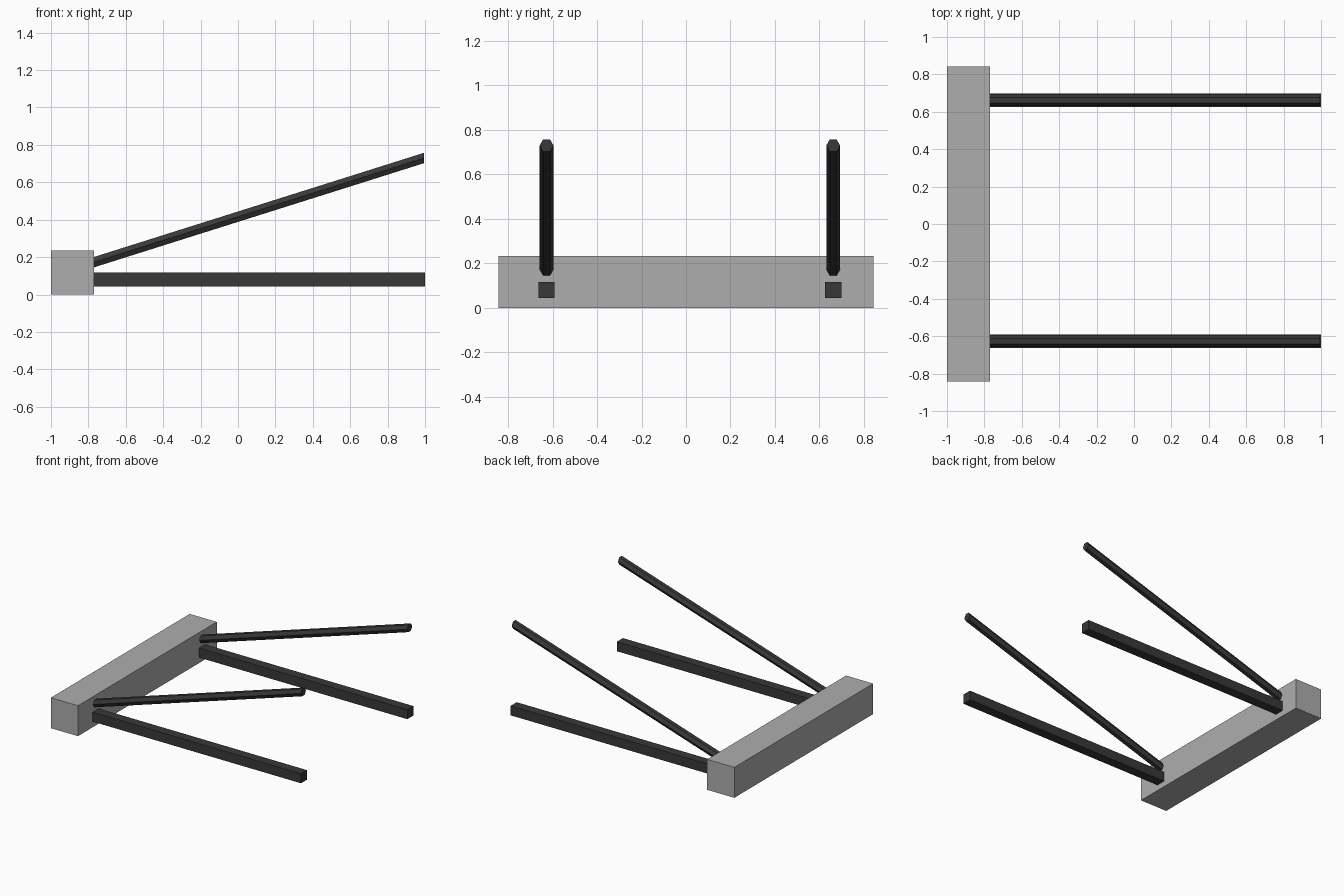
import bpy
import bmesh
from math import sin, cos, pi
from mathutils import Vector

cube = bpy.data.objects.get("Cube")
if cube:
    bpy.data.objects.remove(cube)


def material(name, grey):
    mat = bpy.data.materials.new(name)
    mat.use_nodes = True
    colour = (grey, grey, grey, 1)
    mat.diffuse_color = colour
    mat.node_tree.nodes["Principled BSDF"].inputs["Base Color"].default_value = colour
    return mat


def bar(name, section, start, end, mat):
    """Sweep a y-z section between two ends, both cut square to x."""
    bm = bmesh.new()
    rings = [[bm.verts.new(Vector(p) + Vector((0, y, z))) for y, z in section]
             for p in (start, end)]
    n = len(section)
    bm.faces.new(rings[0])
    bm.faces.new(rings[1])
    for i in range(n):
        j = (i + 1) % n
        bm.faces.new((rings[0][i], rings[0][j], rings[1][j], rings[1][i]))
    bmesh.ops.recalc_face_normals(bm, faces=bm.faces)
    mesh = bpy.data.meshes.new(name)
    bm.to_mesh(mesh)
    bm.free()
    mesh.materials.append(mat)
    obj = bpy.data.objects.new(name, mesh)
    bpy.context.collection.objects.link(obj)
    return obj


def rectangle(width, height):
    w, h = width / 2, height / 2
    return [(-w, -h), (w, -h), (w, h), (-w, h)]


light_grey = material("light grey", 0.42)
charcoal = material("charcoal", 0.04)

# Heavy cross block
FACE = -0.77
bar("cross_block", rectangle(1.684, 0.234), (-1, 0, 0.117), (FACE, 0, 0.117), light_grey)

# Square arms and the sloping six-sided rods above them
hexagon = [(0.031 * cos(i * pi / 3), 0.032 * sin(i * pi / 3)) for i in range(6)]
for side, y in (("front", -0.627), ("back", 0.662)):
    bar(side + "_arm", rectangle(0.073, 0.073), (FACE, y, 0.08), (1, y, 0.08), charcoal)
    bar(side + "_rod", hexagon, (FACE, y, 0.173), (0.995, y, 0.73), charcoal)
